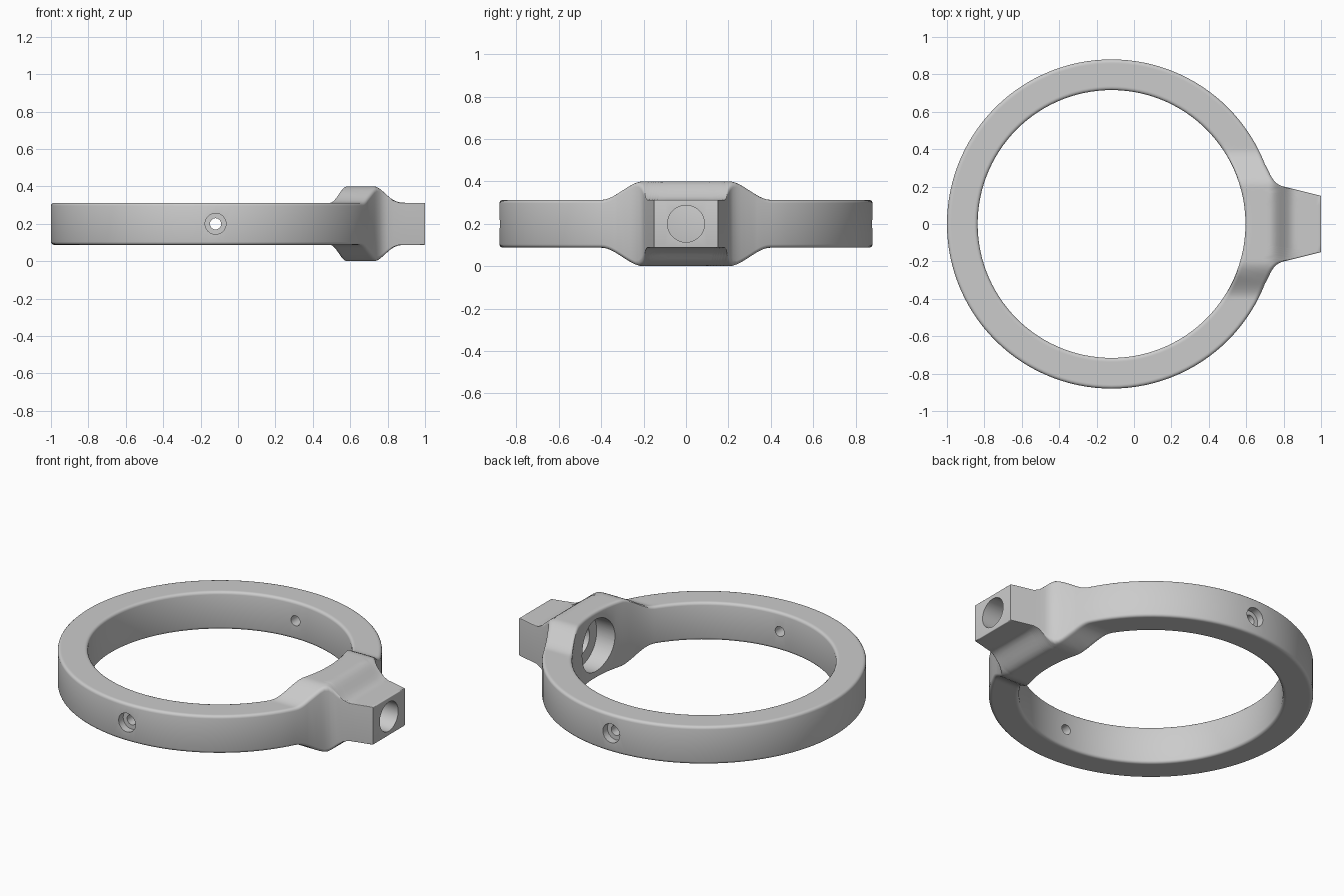
import bpy, bmesh, math
from mathutils import Vector, Matrix

if "Cube" in bpy.data.objects:
    bpy.data.objects.remove(bpy.data.objects["Cube"])

CX, MID = -0.12, 0.20           # ring centre and mid height
R_IN, R_OUT = 0.716, 0.88
H_RING, H_BOSS = 0.1125, 0.20   # half heights


def smooth(a, b, v):
    t = min(max((v - a) / (b - a), 0), 1)
    return t * t * (3 - 2 * t)


def half_height(x, y):
    """Ring thickness, swelling into the boss on the +x side."""
    if x < 0:
        return H_RING
    k = min(1 - smooth(0.20, 0.40, abs(y)), 1 - smooth(0.725, 0.86, x))
    return H_RING + (H_BOSS - H_RING) * k


# Plan outline of the outer wall, upper half: spout end, spout side, neck fillet, ring
half = [(1.0, 0.0), (1.0, 0.05), (1.0, 0.10), (1.0, 0.15)]
half += [(1.0 - 0.2 * i / 6, 0.15 + 0.05 * i / 6) for i in range(1, 7)]
half += [(0.777, 0.208), (0.757, 0.222), (0.742, 0.24), (0.73, 0.26), (0.718, 0.285)]
angles = [21.5 + 0.9 * i for i in range(12)] + [33 + 3 * i for i in range(50)]
half += [(CX + R_OUT * math.cos(math.radians(a)), R_OUT * math.sin(math.radians(a)))
         for a in angles if a < 180]
outline = half + [(CX - R_OUT, 0.0)] + [(x, -y) for x, y in reversed(half[1:])]


def section(px, py):
    """Rounded vertical cross-section from the inner wall to one outline point."""
    d = Vector((px - CX, py))
    r1 = d.length
    d.normalize()
    f_out = 0.004 if px > 0.82 else 0.016
    f_in = 0.016
    arc = [math.radians(a) for a in (0, 30, 60, 90)]
    top = [(R_IN + f_in * (1 - math.cos(a)), f_in * (1 - math.sin(a))) for a in arc]
    a0, a1 = R_IN + f_in, r1 - f_out
    top += [(a0 + (a1 - a0) * i / 20, 0) for i in range(1, 20)]
    top += [(r1 - f_out * (1 - math.cos(a)), f_out * (1 - math.sin(a))) for a in reversed(arc)]
    up, down = [], []
    for r, drop in top:
        x, y = CX + d.x * r, d.y * r
        h = half_height(x, y) - drop
        up.append((x, y, MID + h))
        down.append((x, y, MID - h))
    return up + down[::-1]


# Ring with boss and spout, swept as one closed body
bm = bmesh.new()
loops = [[bm.verts.new(p) for p in section(x, y)] for x, y in outline]
n = len(loops[0])
for i, a in enumerate(loops):
    b = loops[(i + 1) % len(loops)]
    for j in range(n):
        k = (j + 1) % n
        bm.faces.new((a[j], a[k], b[k], b[j]))
bmesh.ops.recalc_face_normals(bm, faces=bm.faces)
mesh = bpy.data.meshes.new("ring_body")
bm.to_mesh(mesh)
bm.free()
body = bpy.data.objects.new("ring_body", mesh)
bpy.context.collection.objects.link(body)

grey = bpy.data.materials.new("plain grey")
grey.diffuse_color = (0.6, 0.6, 0.6, 1)
grey.use_nodes = True
grey.node_tree.nodes["Principled BSDF"].inputs["Base Color"].default_value = grey.diffuse_color
mesh.materials.append(grey)


def drill(name, start, end, radius, segments):
    """Cut a cylindrical hole between two points."""
    p, q = Vector(start), Vector(end)
    axis = q - p
    place = Matrix.Translation((p + q) / 2) @ axis.to_track_quat('Z', 'Y').to_matrix().to_4x4()
    bm = bmesh.new()
    bmesh.ops.create_cone(bm, cap_ends=True, segments=segments, radius1=radius,
                          radius2=radius, depth=axis.length, matrix=place)
    me = bpy.data.meshes.new(name)
    bm.to_mesh(me)
    bm.free()
    me.materials.append(grey)
    cutter = bpy.data.objects.new(name, me)
    bpy.context.collection.objects.link(cutter)
    mod = body.modifiers.new(name, 'BOOLEAN')
    mod.operation, mod.solver, mod.object = 'DIFFERENCE', 'EXACT', cutter
    bpy.context.view_layer.objects.active = body
    bpy.ops.object.modifier_apply(modifier=name)
    bpy.data.objects.remove(cutter)


# Spout bore with a wide recess on the inside
drill("bore_cutter", (0.4, 0, MID), (1.1, 0, MID), 0.087, 48)
drill("recess_cutter", (0.4, 0, MID), (0.70, 0, MID), 0.155, 64)

# Counterbored screw holes, front and back
for side in (-1, 1):
    drill("screw_cutter", (CX, side * 0.6, MID), (CX, side * 1.0, MID), 0.03, 24)
    drill("head_cutter", (CX, side * 0.835, MID), (CX, side * 1.0, MID), 0.056, 32)

bpy.ops.object.select_all(action='DESELECT')
body.select_set(True)
bpy.context.view_layer.objects.active = body
bpy.ops.object.shade_smooth_by_angle(angle=math.radians(35))
